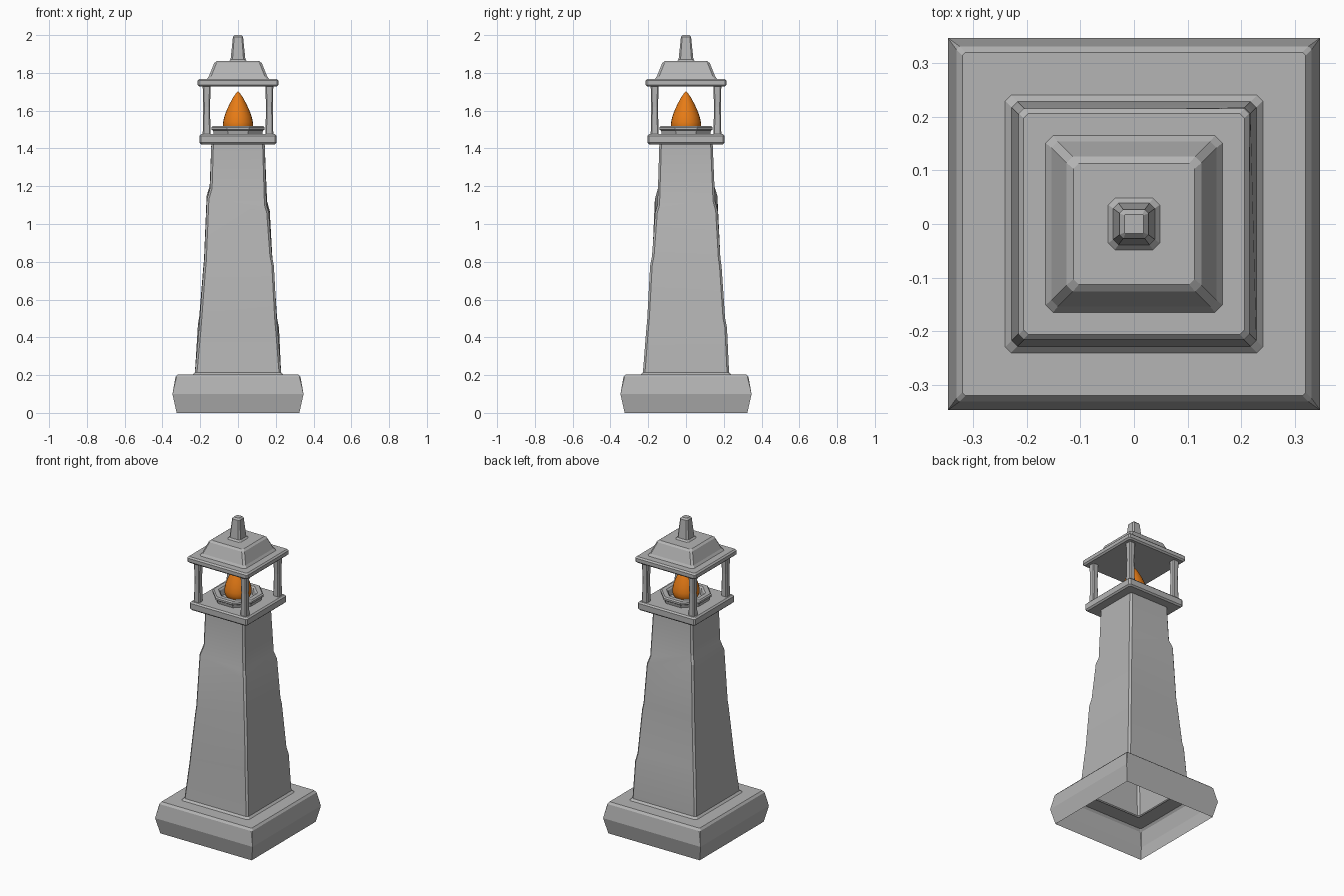
import bpy, bmesh, math

if "Cube" in bpy.data.objects:
    bpy.data.objects.remove(bpy.data.objects["Cube"])


def material(name, rgb):
    m = bpy.data.materials.new(name)
    m.diffuse_color = (*rgb, 1)
    m.use_nodes = True
    m.node_tree.nodes["Principled BSDF"].inputs["Base Color"].default_value = m.diffuse_color
    return m


STONE = material("grey_stone", (0.46, 0.46, 0.46))
FLAME = material("orange_flame", (0.80, 0.20, 0.008))
CORNERS = ((-1, -1), (1, -1), (1, 1), (-1, 1))  # front left, front right, back right, back left


def make(name, rings, mat, bottom=True, top=True, loop=False, smooth=None):
    """Skin a stack of equal-length point rings."""
    bm = bmesh.new()
    vs = [[bm.verts.new(p) for p in r] for r in rings]
    n = len(vs[0])
    pairs = list(zip(vs, vs[1:])) + ([(vs[-1], vs[0])] if loop else [])
    for lo, hi in pairs:
        for i in range(n):
            j = (i + 1) % n
            bm.faces.new((lo[i], lo[j], hi[j], hi[i]))
    if bottom:
        bm.faces.new(vs[0][::-1])
    if top:
        bm.faces.new(vs[-1])
    bmesh.ops.remove_doubles(bm, verts=bm.verts, dist=1e-5)
    me = bpy.data.meshes.new(name)
    bm.to_mesh(me)
    bm.free()
    me.materials.append(mat)
    ob = bpy.data.objects.new(name, me)
    bpy.context.collection.objects.link(ob)
    if smooth:
        bpy.ops.object.select_all(action='DESELECT')
        ob.select_set(True)
        bpy.context.view_layer.objects.active = ob
        bpy.ops.object.shade_smooth_by_angle(angle=math.radians(smooth))
    return ob


def square(h, z, c=0.0, cx=0.0, cy=0.0):
    """Square ring with chamfered corners; h and z may vary per corner."""
    hs = h if isinstance(h, tuple) else (h,) * 4
    zs = z if isinstance(z, tuple) else (z,) * 4
    pts = []
    for (sx, sy), hh, zz in zip(CORNERS, hs, zs):
        a = (cx + sx * hh, cy + sy * (hh - c), zz)
        b = (cx + sx * (hh - c), cy + sy * hh, zz)
        pts += [a, b] if sx * sy > 0 else [b, a]
    return pts


def circle(r, z, n, turn=0.0):
    return [(r * math.cos(turn + 2 * math.pi * i / n),
             r * math.sin(turn + 2 * math.pi * i / n), z) for i in range(n)]


# Base plinth: a shell open underneath, with a hole under the tower
make("base_plinth", [square(0.325, 0), square(0.347, 0.10), square(0.331, 0.19, 0.006),
                     square(0.32, 0.203, 0.006), square(0.225, 0.203, 0.006)],
     STONE, bottom=False, top=False)

# Weathered tower shaft with uneven ledges
shaft = [
    (0.24, 0.203),
    (0.228, 0.215),
    ((0.208, 0.212, 0.217, 0.212), (0.43, 0.42, 0.45, 0.47)),
    ((0.205, 0.205, 0.207, 0.205), (0.47, 0.50, 0.50, 0.51)),
    ((0.183, 0.190, 0.188, 0.184), (0.76, 0.78, 0.78, 0.77)),
    ((0.179, 0.180, 0.182, 0.180), (0.80, 0.83, 0.82, 0.81)),
    ((0.165, 0.163, 0.168, 0.166), (1.13, 1.06, 1.07, 1.15)),
    ((0.148, 0.151, 0.154, 0.150), (1.19, 1.10, 1.12, 1.20)),
    (0.141, 1.43),
]
make("tower_shaft", [square(h, z, 0.011) for h, z in shaft], STONE,
     bottom=False, top=False, smooth=20)


def slab(name, h, z0, z1, b):
    make(name, [square(h - b, z0, b), square(h, z0 + b, b),
                square(h, z1 - b, b), square(h - b, z1, b)], STONE)


# Lantern floor and roof slab
slab("lantern_floor", 0.204, 1.422, 1.476, 0.009)
slab("roof_slab", 0.215, 1.728, 1.768, 0.009)

# Octagonal fire bowl
t = math.pi / 8
k = 1 / math.cos(t)
make("fire_bowl", [circle(r * k, z, 8, t) for r, z in
                   ((0.128, 1.474), (0.132, 1.494), (0.141, 1.500), (0.141, 1.512),
                    (0.134, 1.520), (0.108, 1.520), (0.100, 1.512), (0.092, 1.474))],
     STONE, bottom=False, top=False, loop=True)

# Flame
make("flame", [circle(r, z, 24) for r, z in
               ((0.03, 1.474), (0.058, 1.482), (0.073, 1.497), (0.08, 1.518), (0.079, 1.54),
                (0.072, 1.57), (0.060, 1.602), (0.045, 1.635), (0.026, 1.67),
                (0.012, 1.69), (0.001, 1.703))], FLAME, smooth=60)

# Lantern corner posts
for (sx, sy), side in zip(CORNERS, ("front_left", "front_right", "back_right", "back_left")):
    make("post_" + side, [square(h, z, 0.006, sx * 0.166, sy * 0.166) for h, z in
                          ((0.021, 1.472), (0.019, 1.56), (0.018, 1.62), (0.021, 1.732))], STONE)

# Roof hip
make("roof_hip", [square(0.166, 1.766, 0.014), square(0.154, 1.782, 0.012),
                  square(0.126, 1.852, 0.012), square(0.113, 1.862, 0.010)], STONE)

# Finial
make("finial", [square(0.05, 1.860, 0.013), square(0.039, 1.872, 0.010),
                square(0.027, 1.990, 0.007), square(0.018, 2.0, 0.002)], STONE)
